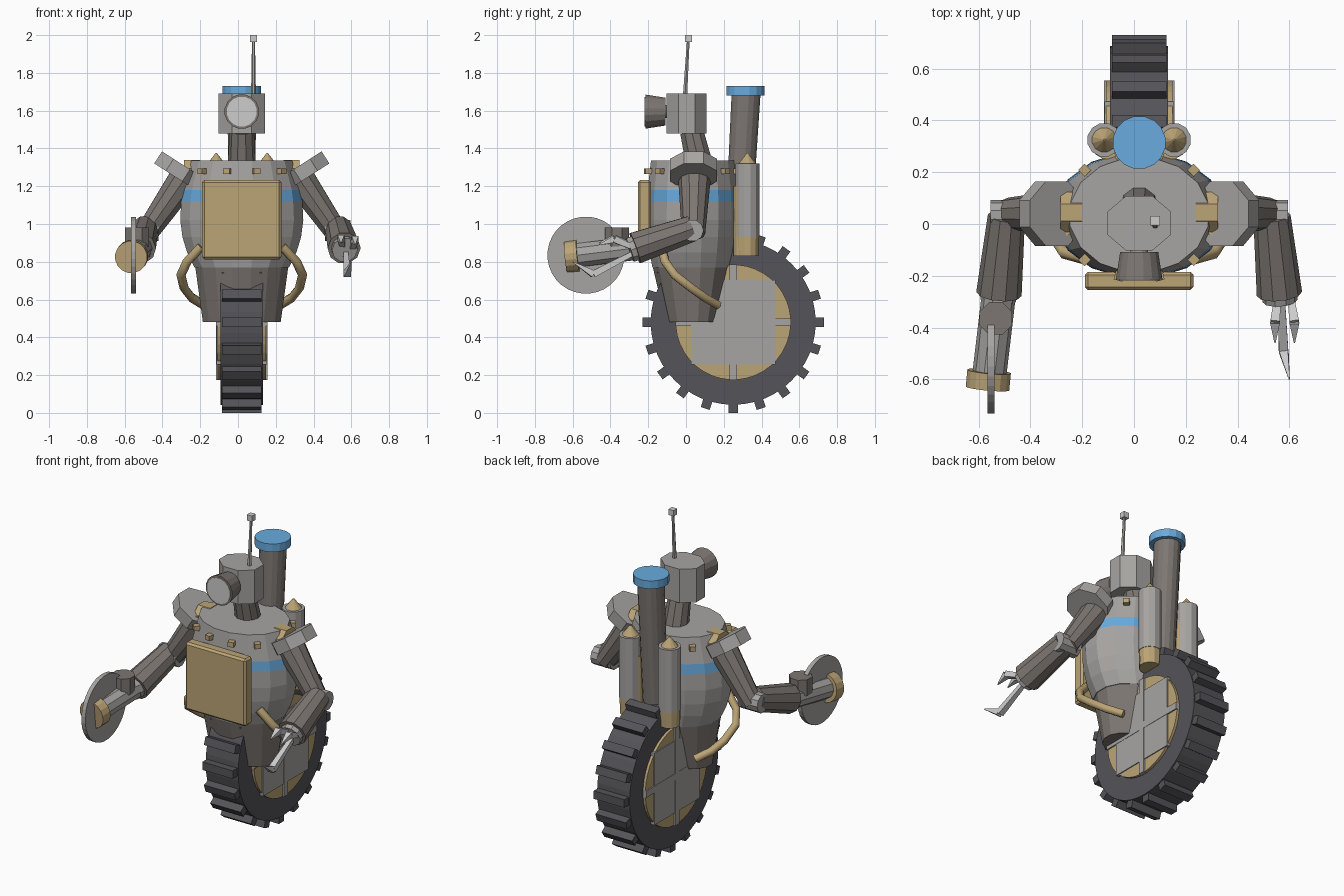
import bpy, bmesh, math
from mathutils import Vector, Matrix

if "Cube" in bpy.data.objects:
    bpy.data.objects.remove(bpy.data.objects["Cube"])

CX = 0.02  # symmetry plane of the body


def mat(name, srgb):
    m = bpy.data.materials.new(name)
    m.diffuse_color = [((c + 0.055) / 1.055) ** 2.4 for c in srgb] + [1]
    m.use_nodes = True
    m.node_tree.nodes["Principled BSDF"].inputs["Base Color"].default_value = m.diffuse_color
    return m


GREY = mat("steel grey", (0.655, 0.645, 0.635))
DARK = mat("dark warm grey", (0.49, 0.465, 0.445))
TAN = mat("brass tan", (0.735, 0.645, 0.465))
BLUE = mat("sky blue", (0.41, 0.67, 0.87))
RUBBER = mat("rubber", (0.33, 0.325, 0.345))
SILVER = mat("pale silver", (0.80, 0.80, 0.80))


def finish(name, bm, *mats):
    bmesh.ops.recalc_face_normals(bm, faces=bm.faces)
    me = bpy.data.meshes.new(name)
    bm.to_mesh(me)
    bm.free()
    for m in mats:
        me.materials.append(m)
    ob = bpy.data.objects.new(name, me)
    bpy.context.collection.objects.link(ob)
    return ob


def rod(name, a, b, r0, r1, m, n=12):
    """Tapered cylinder between two points."""
    a, b = Vector(a), Vector(b)
    d = b - a
    bm = bmesh.new()
    M = Matrix.Translation((a + b) / 2) @ d.to_track_quat('Z', 'Y').to_matrix().to_4x4()
    M = M @ Matrix.Rotation(math.pi / n, 4, 'Z')
    bmesh.ops.create_cone(bm, cap_ends=True, segments=n, radius1=r0, radius2=r1,
                          depth=d.length, matrix=M)
    return finish(name, bm, m)


def box(name, c, size, m, rot=None):
    bm = bmesh.new()
    M = Matrix.Translation(c) @ (rot or Matrix()) @ Matrix.Diagonal((*size, 1))
    bmesh.ops.create_cube(bm, size=1, matrix=M)
    return finish(name, bm, m)


def loft(name, rings, cx, cy, n, mats, bands=None):
    """Stack of oval rings (z, rx, ry); bands gives a material index per band."""
    bm = bmesh.new()
    loops = []
    for z, rx, ry in rings:
        loops.append([bm.verts.new((cx + rx * math.cos(t), cy + ry * math.sin(t), z))
                      for t in [2 * math.pi * (i + 0.5) / n for i in range(n)]])
    for k in range(len(loops) - 1):
        for i in range(n):
            j = (i + 1) % n
            f = bm.faces.new((loops[k][i], loops[k][j], loops[k + 1][j], loops[k + 1][i]))
            f.material_index = bands[k] if bands else 0
    bm.faces.new(loops[0])
    bm.faces.new(loops[-1])
    return finish(name, bm, *mats)


# Torso, with painted blue band, and lower hull
loft("torso", [(0.77, 0.255, 0.217), (0.85, 0.295, 0.232), (0.93, 0.32, 0.242),
               (1.02, 0.332, 0.247), (1.12, 0.327, 0.246), (1.18, 0.318, 0.243),
               (1.335, 0.272, 0.225)], CX, 0.035, 16, (GREY, BLUE), (0, 0, 0, 0, 1, 0))
loft("lower_hull", [(0.48, 0.21, 0.145), (0.78, 0.252, 0.217)], CX, 0.035, 16, (DARK,))

# Rivets around the collar
for k in range(12):
    t = math.radians(15 + 30 * k)
    box("rivet", (CX + 0.298 * math.cos(t), 0.035 + 0.245 * math.sin(t), 1.28),
        (0.035, 0.035, 0.03), TAN, Matrix.Rotation(t, 4, 'Z'))

# Chest plate with a rounded edge
plate = box("chest_plate", (CX, -0.22, 1.023), (0.42, 0.07, 0.42), TAN)
bev = plate.modifiers.new("edge", 'BEVEL')
bev.width = 0.012
bev.segments = 1

# Neck, head, camera eye, antenna
rod("neck", (CX, 0.075, 1.30), (CX, 0.03, 1.49), 0.075, 0.065, DARK, 10)
loft("head", [(1.48, 0.134, 0.114), (1.69, 0.134, 0.114)], CX, 0.003, 8, (GREY,))
rod("eye_mount", (CX, -0.08, 1.595), (CX, -0.13, 1.595), 0.035, 0.035, GREY)
rod("eye_barrel", (CX, -0.108, 1.595), (CX, -0.215, 1.595), 0.075, 0.092, DARK, 16)
rod("eye_lens", (CX, -0.20, 1.595), (CX, -0.219, 1.595), 0.08, 0.08, SILVER, 16)
rod("antenna", (0.082, -0.005, 1.68), (0.082, 0.012, 1.97), 0.013, 0.008, GREY, 6)
box("antenna_tip", (0.082, 0.013, 1.982), (0.036, 0.036, 0.036), SILVER)

# Exhaust stack with blue cap
rod("exhaust_pipe", (CX, 0.275, 0.93), (CX, 0.318, 1.69), 0.07, 0.078, DARK, 16)
rod("exhaust_cap", (CX, 0.315, 1.68), (CX, 0.315, 1.73), 0.103, 0.103, BLUE, 16)


def finger(a, b, c):
    rod("claw_finger", a, b, 0.018, 0.026, SILVER, 4)
    rod("claw_tip", b, c, 0.026, 0.003, SILVER, 4)


for s in (-1, 1):
    def P(x, y, z):
        return (CX + s * x, y, z)

    # Back tanks
    rod("tank", P(0.135, 0.325, 0.93), P(0.135, 0.325, 1.32), 0.066, 0.066, GREY, 12)
    rod("tank_sleeve", P(0.124, 0.312, 0.83), P(0.124, 0.312, 1.2), 0.062, 0.062, TAN, 12)
    rod("tank_base", P(0.135, 0.325, 0.83), P(0.135, 0.325, 0.935), 0.06, 0.063, TAN, 12)
    rod("tank_nose", P(0.135, 0.325, 1.315), P(0.135, 0.325, 1.375), 0.052, 0.004, TAN, 12)

    # Bent side pipe
    cu = bpy.data.curves.new("side_pipe", 'CURVE')
    cu.dimensions = '3D'
    cu.bevel_depth = 0.025
    cu.bevel_resolution = 1
    cu.use_fill_caps = True
    path = [(0.215, -0.13, 0.88), (0.29, -0.11, 0.80), (0.322, -0.06, 0.73),
            (0.305, 0.03, 0.66), (0.265, 0.10, 0.61), (0.20, 0.17, 0.57)]
    sp = cu.splines.new('POLY')
    sp.points.add(len(path) - 1)
    for p, q in zip(sp.points, path):
        p.co = (*P(*q), 1)
    cu.materials.append(TAN)
    bpy.context.collection.objects.link(bpy.data.objects.new("side_pipe", cu))

    # Shoulder pad tilted up and outwards, with joint
    c = Vector(P(0.338, 0.04, 1.285))
    nrm = Vector((-s * 0.54, 0, 0.84)) * 0.038
    rod("shoulder_pad", c - nrm, c + nrm, 0.135, 0.135, GREY, 8)
    rod("shoulder_joint", P(0.22, 0.045, 1.26), P(0.305, 0.045, 1.26), 0.085, 0.085, TAN, 8)

    # Arm
    rod("upper_arm", P(0.29, 0.045, 1.26), P(0.505, 0.04, 0.95), 0.088, 0.062, DARK, 10)
    rod("elbow", P(0.44, 0.035, 0.965), P(0.575, 0.035, 0.965), 0.058, 0.058, GREY, 10)
    rod("forearm", P(0.513, 0.03, 0.975), P(0.542, -0.27, 0.872), 0.072, 0.088, DARK, 10)
    rod("wrist", P(0.542, -0.26, 0.875), P(0.545, -0.297, 0.862), 0.07, 0.068, GREY, 10)

# Claw hand on the right
finger((0.555, -0.28, 0.885), (0.545, -0.38, 0.925), (0.545, -0.46, 0.90))
finger((0.605, -0.28, 0.875), (0.62, -0.38, 0.92), (0.62, -0.46, 0.89))
finger((0.570, -0.28, 0.845), (0.578, -0.49, 0.735), (0.60, -0.60, 0.80))

# Saw hand on the left
rod("saw_arm", (-0.522, -0.27, 0.872), (-0.56, -0.59, 0.832), 0.066, 0.066, GREY, 10)
rod("saw_end_cap", (-0.56, -0.57, 0.832), (-0.566, -0.635, 0.825), 0.086, 0.086, TAN, 16)
rod("saw_blade", (-0.567, -0.53, 0.835), (-0.54, -0.53, 0.835), 0.204, 0.204, GREY, 32)
rod("saw_motor", (-0.535, -0.365, 0.88), (-0.535, -0.365, 0.982), 0.068, 0.068, DARK, 8)

# Wheel: tyre ring swept around the axle
WY, WZ, N = 0.25, 0.48, 48
bm = bmesh.new()
rings = []
for k in range(N):
    t = 2 * math.pi * k / N
    rings.append([bm.verts.new((CX + x, WY + r * math.cos(t), WZ + r * math.sin(t)))
                  for r, x in ((0.3, -0.112), (0.437, -0.112), (0.437, 0.112), (0.3, 0.112))])
for k in range(N):
    A, B = rings[k], rings[(k + 1) % N]
    for i in range(4):
        j = (i + 1) % 4
        bm.faces.new((A[i], A[j], B[j], B[i]))
finish("tyre", bm, RUBBER)

# Treads
for k in range(20):
    R = Matrix.Rotation(2 * math.pi * k / 20, 4, 'X')
    box("tread", Vector((CX, WY, WZ)) + R @ Vector((0, 0, -0.45)), (0.21, 0.05, 0.06), RUBBER, R)

# Hub disc with square plate and cross spokes
rod("hub", (CX - 0.128, WY, WZ), (CX + 0.128, WY, WZ), 0.305, 0.305, TAN, 40)
box("hub_plate", (CX, WY, WZ), (0.268, 0.448, 0.448), GREY)
box("hub_spoke_upright", (CX, WY, WZ), (0.272, 0.042, 0.61), GREY)
box("hub_spoke_level", (CX, WY, WZ), (0.272, 0.61, 0.042), GREY)
